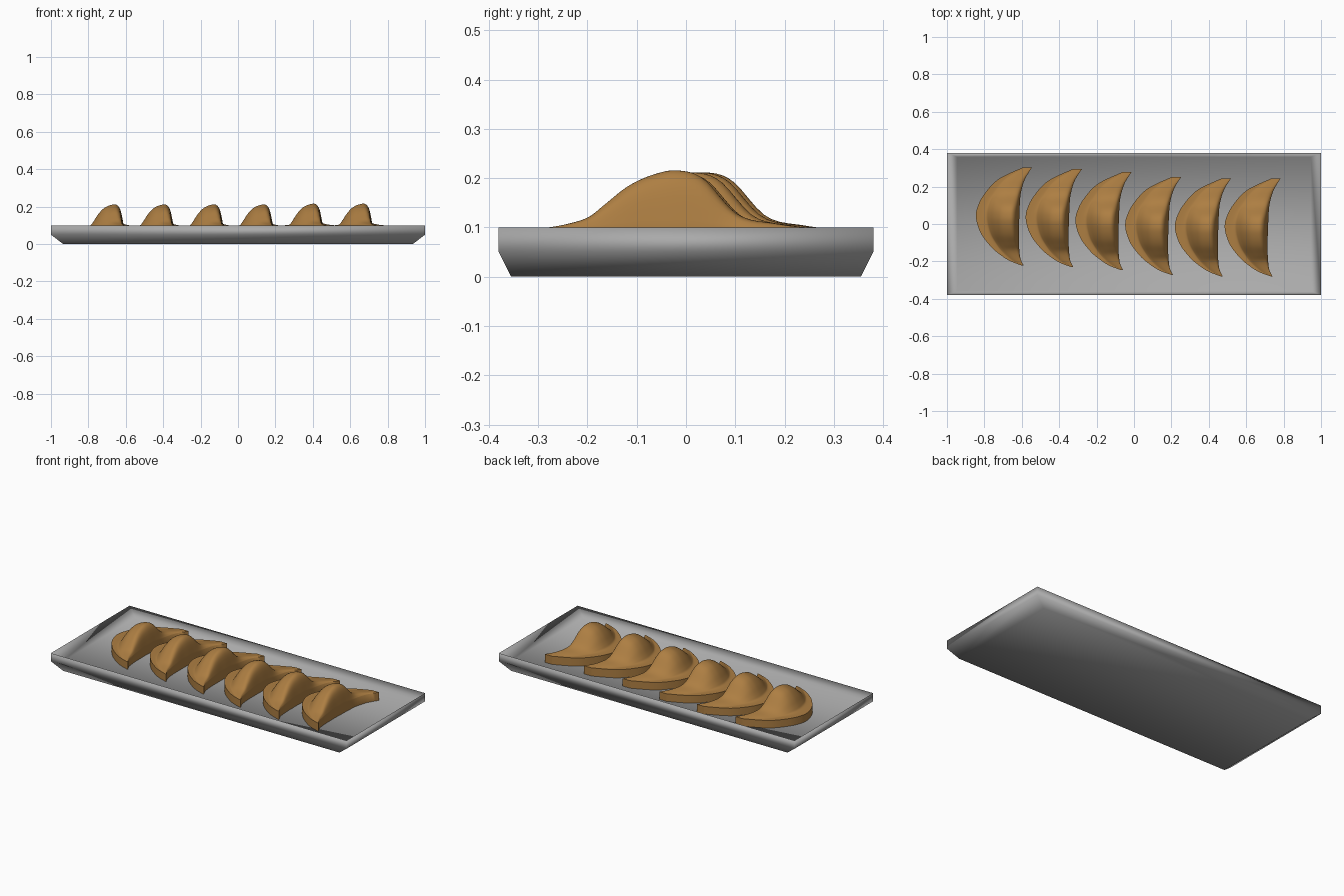
import bpy, bmesh
from mathutils import Vector

if "Cube" in bpy.data.objects:
    bpy.data.objects.remove(bpy.data.objects["Cube"])


def material(name, rgb):
    m = bpy.data.materials.new(name)
    m.use_nodes = True
    m.diffuse_color = (*rgb, 1)
    m.node_tree.nodes["Principled BSDF"].inputs["Base Color"].default_value = (*rgb, 1)
    return m


def finish(name, bm, mat):
    bmesh.ops.recalc_face_normals(bm, faces=bm.faces)
    for f in bm.faces:
        f.smooth = True
    me = bpy.data.meshes.new(name)
    bm.to_mesh(me)
    bm.free()
    me.materials.append(mat)
    ob = bpy.data.objects.new(name, me)
    bpy.context.collection.objects.link(ob)
    return ob


def spline(points, t):
    """Smooth curve through the points, t from 0 to 1."""
    s = t * (len(points) - 1)
    i = min(int(s), len(points) - 2)
    f = s - i
    a, b, c, d = (Vector(points[min(max(k, 0), len(points) - 1)]) for k in range(i - 1, i + 3))
    return b + 0.5 * f * (c - a + f * (2 * a - 5 * b + 4 * c - d + f * (3 * (b - c) + d - a)))


steel = material("tray grey", (0.40, 0.40, 0.40))
dough = material("baked dough", (0.42, 0.21, 0.055))

# Tray: chamfered underside, upright lip, sloping inner walls, sunken floor
bm = bmesh.new()
rings = []
for x, y, z in [(0.935, 0.355, 0), (1, 0.38, 0.05), (1, 0.38, 0.1), (0.945, 0.358, 0.05)]:
    rings.append([bm.verts.new((x * sx, y * sy, z)) for sx, sy in ((-1, -1), (1, -1), (1, 1), (-1, 1))])
for lo, hi in zip(rings, rings[1:]):
    for k in range(4):
        n = (k + 1) % 4
        bm.faces.new((lo[k], lo[n], hi[n], hi[k]))
bm.faces.new(rings[0][::-1])
bm.faces.new(rings[-1])
finish("tray", bm, steel)

# Dumpling outline from back tip to front tip: outer x, y, inner x, y, filling height
ROWS = [(0.25, 0.262, 0.30, 0.262, 0), (0.12, 0.20, 0.262, 0.20, 0.008),
        (0.043, 0.118, 0.24, 0.125, 0.026), (0.008, 0.05, 0.234, 0.055, 0.098),
        (0, 0, 0.232, 0, 0.115), (0.01, -0.05, 0.23, -0.05, 0.106),
        (0.032, -0.10, 0.23, -0.10, 0.083), (0.07, -0.15, 0.23, -0.145, 0.047),
        (0.107, -0.187, 0.232, -0.18, 0.02), (0.176, -0.235, 0.238, -0.225, 0.006),
        (0.246, -0.262, 0.255, -0.262, 0)]
# Section from thin outer flange, over the filling, to the steep inner wall
SECTION = [(0, 0), (0.22, 0.02), (0.3, 0.18), (0.42, 0.55), (0.56, 0.84),
           (0.72, 0.98), (0.85, 0.98), (0.94, 0.7), (1, 0)]
FLANGE_Z, BASE_Z = 0.096, 0.05


def dumpling(name, x, y, lift):
    bm = bmesh.new()
    nu, nv = 48, 32
    tops, under = [], []
    for i in range(nu + 1):
        xo, yo, xi, yi, h = spline(ROWS, i / nu)
        row = []
        for j in range(nv + 1):
            v, p = spline(SECTION, j / nv)
            row.append(bm.verts.new((x + xo + (xi - xo) * v, y + yo + (yi - yo) * v,
                                     FLANGE_Z + lift + max(h, 0) * max(p, 0))))
        tops.append(row)
    for a, b in zip(tops, tops[1:]):
        for j in range(nv):
            bm.faces.new((a[j], a[j + 1], b[j + 1], b[j]))
    # Skirt down to the tray floor, closed below
    rim = [r[0] for r in tops] + tops[-1][1:] + [r[-1] for r in tops[-2::-1]] + tops[0][-2:0:-1]
    foot = [bm.verts.new((v.co.x, v.co.y, BASE_Z)) for v in rim]
    for k in range(len(rim)):
        n = (k + 1) % len(rim)
        bm.faces.new((rim[k], rim[n], foot[n], foot[k]))
    bm.faces.new(foot)
    ob = finish(name, bm, dough)
    bpy.ops.object.select_all(action="DESELECT")
    ob.select_set(True)
    bpy.context.view_layer.objects.active = ob
    bpy.ops.object.shade_smooth_by_angle(angle=1.0)


# Row of six, drifting forward along the tray
for n, y in enumerate((0.04, 0.031, 0.015, -0.01, -0.018, -0.018)):
    dumpling(f"dumpling_{n + 1}", -0.845 + 0.266 * n, y, 0.004 if n > 3 else 0)
